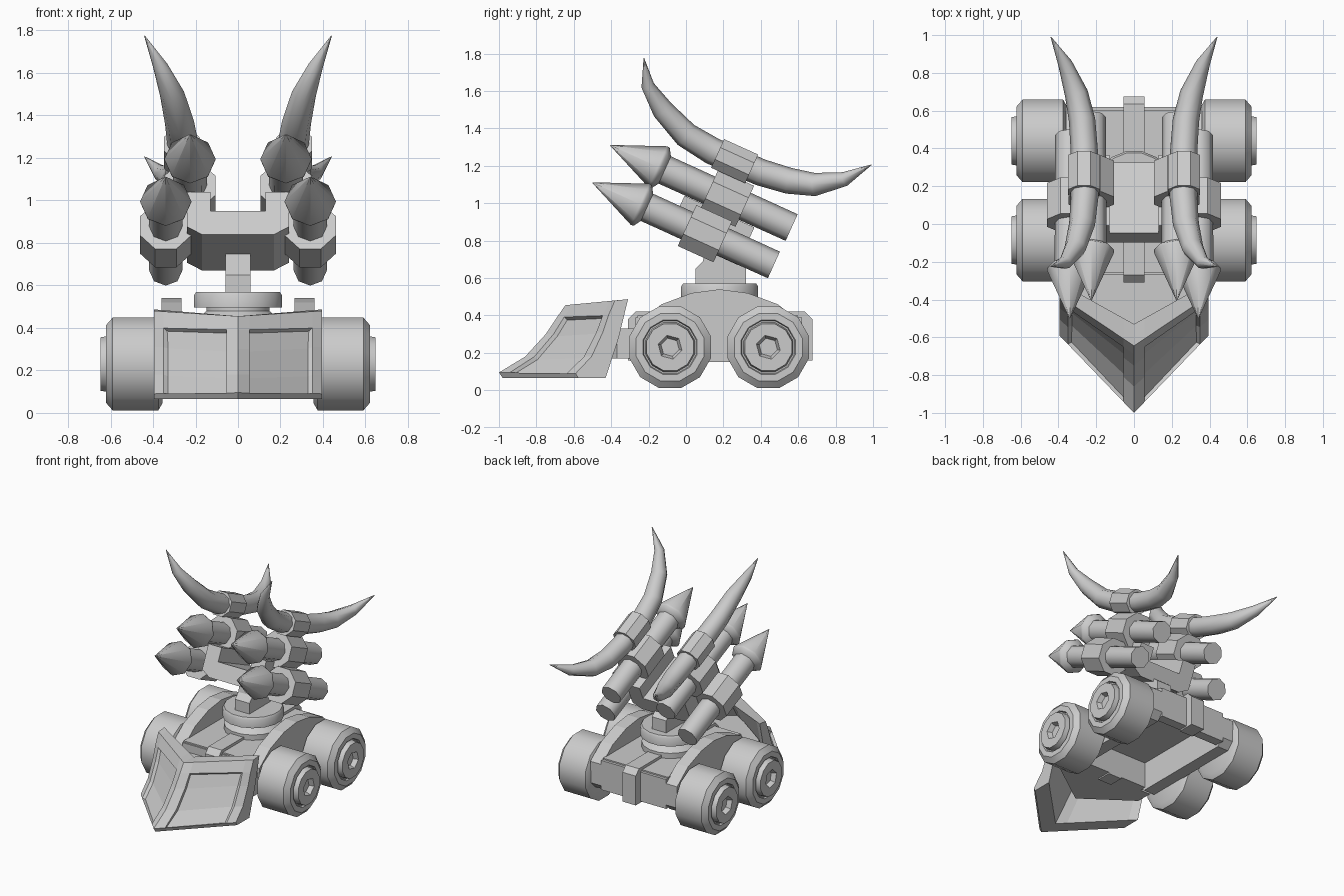
import bpy, bmesh
from math import radians, pi, sin, cos
from mathutils import Vector, Matrix

if "Cube" in bpy.data.objects:
    bpy.data.objects.remove(bpy.data.objects["Cube"])

TILT = radians(24.4)


def loft(name, rings, mirror=False, smooth=None, matrix=None, inset=None):
    """Join equal point rings with quads and cap both ends."""
    bm = bmesh.new()
    vs = [[bm.verts.new(p) for p in r] for r in rings]
    n = len(rings[0])
    grid = {}
    for i in range(len(vs) - 1):
        for j in range(n):
            k = (j + 1) % n
            grid[i, j] = bm.faces.new((vs[i][j], vs[i][k], vs[i + 1][k], vs[i + 1][j]))
    bm.faces.new(vs[0])
    bm.faces.new(vs[-1])
    bmesh.ops.recalc_face_normals(bm, faces=bm.faces)
    if inset:
        bmesh.ops.inset_region(bm, faces=[grid[k] for k in inset], thickness=0.012, depth=-0.02)
    if matrix:
        bm.transform(matrix)
    me = bpy.data.meshes.new(name)
    bm.to_mesh(me)
    bm.free()
    ob = bpy.data.objects.new(name, me)
    bpy.context.collection.objects.link(ob)
    if mirror:
        ob.modifiers.new("mirror", 'MIRROR').use_mirror_merge = False
    if smooth:
        bpy.ops.object.select_all(action='DESELECT')
        ob.select_set(True)
        bpy.context.view_layer.objects.active = ob
        bpy.ops.object.shade_smooth_by_angle(angle=radians(smooth))
    return ob


def prism(name, x0, x1, yz, **kw):
    return loft(name, [[(x, y, z) for y, z in yz] for x in (x0, x1)], **kw)


def box(name, x0, x1, y0, y1, z0, z1, **kw):
    return prism(name, x0, x1, [(y0, z0), (y1, z0), (y1, z1), (y0, z1)], **kw)


def lathe(name, profile, sides, matrix, phase=0.0, hex_below=0.0, **kw):
    """Spin (height, radius) pairs about local z; radii under hex_below become hexagonal."""
    rings = []
    for h, r in profile:
        ring = []
        for i in range(sides):
            a = 2 * pi * (i + phase) / sides
            q = r * cos(pi / 6) if r < hex_below and i % 2 else r
            ring.append((q * cos(a), q * sin(a), h))
        rings.append(ring)
    return loft(name, rings, matrix=matrix, **kw)


# Wheels with stepped hubs and hexagonal sockets
tyre = [(.355, .19), (.375, .226), (.59, .226), (.622, .188), (.622, .15), (.608, .145),
        (.608, .137), (.648, .13), (.648, .066), (.64, .062), (.615, .05)]
for label, y in (("front", -.085), ("rear", .44)):
    lathe(label + "_wheels", tyre, 12,
          Matrix.Translation((0, y, .23)) @ Matrix.Rotation(pi / 2, 4, 'Y'),
          phase=.5, hex_below=.07, mirror=True, smooth=35)

# Chassis: arched side rails, deck, end walls, centre straps
arch = [(-.26, .2), (-.26, .36), (-.13, .46), (.03, .52), (.18, .54), (.33, .52),
        (.49, .46), (.62, .36), (.62, .2), (.57, .15), (-.21, .15)]
prism("side_rails", .265, .36, arch, mirror=True)
box("deck", -.27, .27, -.26, .6, .36, .4)
box("front_wall", -.27, .27, -.27, -.2, .17, .39)
box("rear_wall", -.27, .27, .55, .62, .17, .39)
prism("front_strap", -.055, .055, [(-.31, .16), (-.31, .38), (-.27, .42), (0, .42), (0, .38), (-.2, .38), (-.2, .16)])
prism("rear_strap", -.055, .055, [(.675, .16), (.675, .38), (.635, .42), (.36, .42), (.36, .38), (.55, .38), (.55, .16)])

# V-shaped plough blade: closed section blended from centre to side
centre = [(-.98, .065), (-1, .095), (-.86, .18), (-.75, .30), (-.69, .39),
          (-.645, .455), (-.53, .455), (-.65, .26), (-.83, .065)]
side = [(-.575, .065), (-.59, .09), (-.505, .18), (-.445, .31), (-.415, .40),
        (-.38, .48), (-.31, .487), (-.36, .28), (-.43, .065)]
stations = (-.395, -.35, -.055, 0, .055, .35, .395)
rings = []
for x in stations:
    t = abs(x) / .395
    rings.append([(x, a + (c - a) * t, b + (d - b) * t) for (a, b), (c, d) in zip(centre, side)])
loft("plough_blade", rings, inset=[(i, j) for i in (1, 4) for j in (1, 2, 3)])

# Hitch filling the gap behind the blade
vee = [(-.35, -.25), (-.35, -.37), (0, -.62), (.35, -.37), (.35, -.25)]
loft("plough_hitch", [[(x, y, z) for x, y in vee] for z in (.17, .33)])

# Turntable and post
lathe("turntable", [(.38, .2), (.44, .2), (.48, .15), (.495, .15), (.495, .21), (.555, .21), (.57, .2)],
      16, Matrix.Translation((0, .18, 0)), phase=.5, smooth=35)
prism("turret_post", -.06, .06, [(.05, .56), (.05, .65), (.09, .69), (.11, .78), (.27, .7), (.32, .66), (.32, .56)])

# Tilted launcher cradle: crossbar with raised cheeks
cradle = Matrix.Translation((0, .113, .81)) @ Matrix.Rotation(-TILT, 4, 'X')
bar = [(-.17, -.06), (.17, -.06), (.24, -.02), (.24, .06), (-.24, .06), (-.24, -.02)]
loft("cradle_bar", [[(x, y, z) for x, z in bar] for y in (-.205, .205)], matrix=cradle)
box("cradle_cheeks", .13, .24, -.205, .205, .05, .16, matrix=cradle, mirror=True)

# Missiles and their octagonal clamps
missile = [(0, .002), (.28, .121), (.295, .119), (.32, .08), (1.065, .078)]
spin = Matrix.Rotation(-(pi / 2 + TILT), 4, 'X')
for label, tip, mid in (("lower", (.34, -.5, 1.11), .66), ("upper", (.226, -.405, 1.31), .685)):
    m = Matrix.Translation(tip) @ spin
    lathe(label + "_missiles", missile, 8, m, mirror=True, smooth=50)
    lathe(label + "_clamps", [(mid - .105, .13), (mid + .105, .13)], 8, m, phase=.5, mirror=True)

# Curved tusks: (x, y, z, radius) path
path = [(.44, -.225, 1.775, .002), (.365, -.205, 1.63, .035), (.31, -.125, 1.5, .058),
        (.275, 0, 1.365, .069), (.262, .14, 1.28, .073), (.262, .26, 1.225, .073),
        (.264, .4, 1.165, .072), (.275, .55, 1.12, .07), (.305, .69, 1.1, .062),
        (.365, .85, 1.13, .038), (.44, .99, 1.205, .002)]
rings = []
for i, p in enumerate(path):
    a, b = path[max(i - 1, 0)], path[min(i + 1, len(path) - 1)]
    tangent = (Vector(b[:3]) - Vector(a[:3])).normalized()
    u = Vector((1, 0, 0))
    u = (u - tangent * u.dot(tangent)).normalized()
    v = tangent.cross(u)
    rings.append([Vector(p[:3]) + p[3] * (u * cos(k * pi / 4) + v * sin(k * pi / 4)) for k in range(8)])
loft("tusks", rings, mirror=True, smooth=50)
lathe("tusk_clamps", [(-.1, .091), (.1, .091)], 8,
      Matrix.Translation((.265, .26, 1.225)) @ spin, phase=.5, mirror=True)
